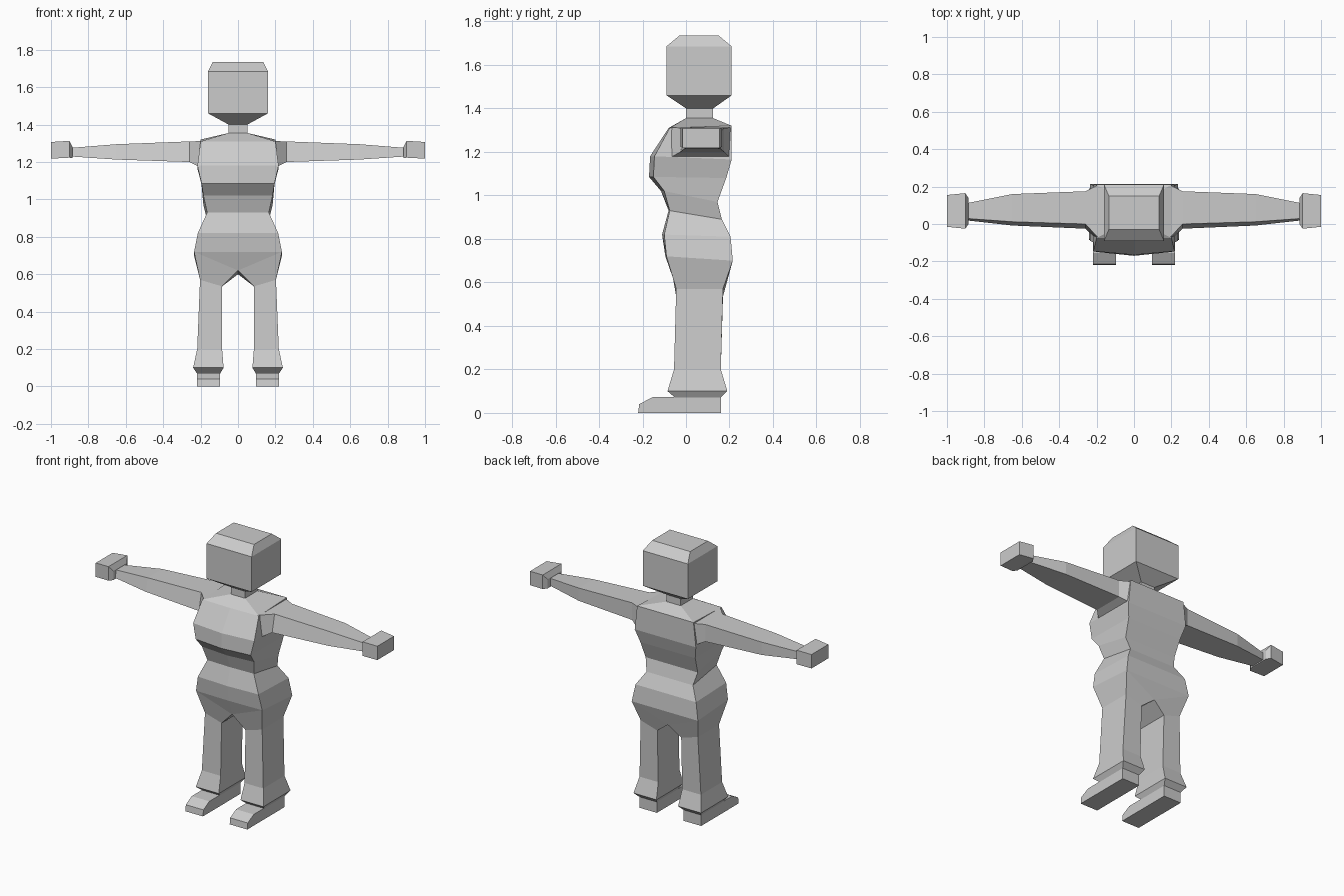
import bpy, bmesh

if "Cube" in bpy.data.objects:
    bpy.data.objects.remove(bpy.data.objects["Cube"])

grey = bpy.data.materials.new("light_grey")
grey.diffuse_color = (0.6, 0.6, 0.6, 1)
grey.use_nodes = True
grey.node_tree.nodes["Principled BSDF"].inputs["Base Color"].default_value = grey.diffuse_color


def loft(name, rings, mirror=False, closed=lambda i, j: True, caps=(True, True)):
    """Skin a list of equal rings; optionally mirror across x."""
    bm = bmesh.new()
    rows = [[bm.verts.new(p) for p in r] for r in rings]
    n = len(rows[0])
    for i in range(len(rows) - 1):
        for j in range(n):
            if closed(i, j):
                k = (j + 1) % n
                bm.faces.new((rows[i][j], rows[i][k], rows[i + 1][k], rows[i + 1][j]))
    if caps[0]:
        bm.faces.new(rows[0])
    if caps[1]:
        bm.faces.new(rows[-1])
    bmesh.ops.remove_doubles(bm, verts=bm.verts, dist=0.0005)
    if mirror:
        bmesh.ops.mirror(bm, geom=bm.verts[:] + bm.edges[:] + bm.faces[:],
                         axis='X', merge_dist=0.0005)
    bmesh.ops.recalc_face_normals(bm, faces=bm.faces)
    me = bpy.data.meshes.new(name)
    bm.to_mesh(me)
    bm.free()
    me.materials.append(grey)
    ob = bpy.data.objects.new(name, me)
    bpy.context.collection.objects.link(ob)
    return ob


def level(z, hx, y0, y1):
    """Horizontal rectangle centred on x."""
    return [(-hx, y0, z), (hx, y0, z), (hx, y1, z), (-hx, y1, z)]


def upright(x, y0, y1, z0, z1, lean=0.0):
    """Rectangle across the arm; lean pushes the top front edge back."""
    return [(x, y0, z0), (x, y1, z0), (x, y1, z1), (x, y0 + lean, z1)]


# Body half: inner x, outer x, front y inner, front y outer, back y,
# front z, back z, inner z drop
body = [
    (0, .05, .00, .00, .125, 1.355, 1.355, 0),        # neck base
    (0, .20, -.08, -.075, .21, 1.31, 1.32, 0),        # shoulders
    (0, .217, -.165, -.145, .21, 1.18, 1.165, 0),     # chest
    (0, .195, -.17, -.15, .185, 1.085, 1.08, 0),
    (0, .185, -.115, -.10, .145, 1.02, .97, 0),
    (0, .165, -.08, -.075, .165, .93, .89, 0),        # waist
    (0, .215, -.11, -.10, .205, .82, .81, 0),         # hips
    (0, .235, -.095, -.09, .215, .72, .70, 0),
    (0, .235, -.06, -.09, .215, .72, .70, .10),       # crotch
    (.085, .203, -.045, -.045, .17, .57, .57, .035),  # thighs
    (.085, .218, -.055, -.055, .16, .20, .20, 0),
    (.077, .24, -.085, -.085, .19, .10, .10, 0),      # flared hem
    (.095, .22, -.05, -.05, .16, .07, .07, 0),        # ankle
]
rings = []
for xi, xo, yc, yf, yb, zf, zb, drop in body:
    back_in = yb - .03 if drop == .10 else yb
    rings.append([(xi, yc, zf - drop), (xo, yf, zf), (xo, yb, zb), (xi, back_in, zb - drop)])
loft("body_and_legs", rings, True, lambda i, j: j != 3 or i >= 8, (False, True))

# Neck and head
loft("neck", [level(1.35, .05, 0, .125), level(1.41, .05, 0, .125)])
loft("head", [level(1.40, .05, 0, .125), level(1.46, .16, -.09, .21),
              level(1.685, .16, -.09, .21), level(1.735, .135, -.03, .15)])

# Arms and hands
loft("arms", [upright(.19, -.09, .21, 1.165, 1.312, .015),
              upright(.26, -.025, .175, 1.20, 1.31, .025),
              upright(.65, -.008, .16, 1.213, 1.295, .02),
              upright(.90, .02, .11, 1.23, 1.275, .01)], True)
loft("hands", [upright(.885, .0, .14, 1.222, 1.28),
               upright(.902, -.025, .165, 1.223, 1.313),
               upright(1.0, -.015, .155, 1.218, 1.307)], True)

# Shoes: side profile pulled across x
shoe = [(-.22, 0), (.16, 0), (.16, .072), (-.155, .072), (-.215, .04)]
loft("shoes", [[(x, y, z) for y, z in shoe] for x in (.095, .22)], True)
